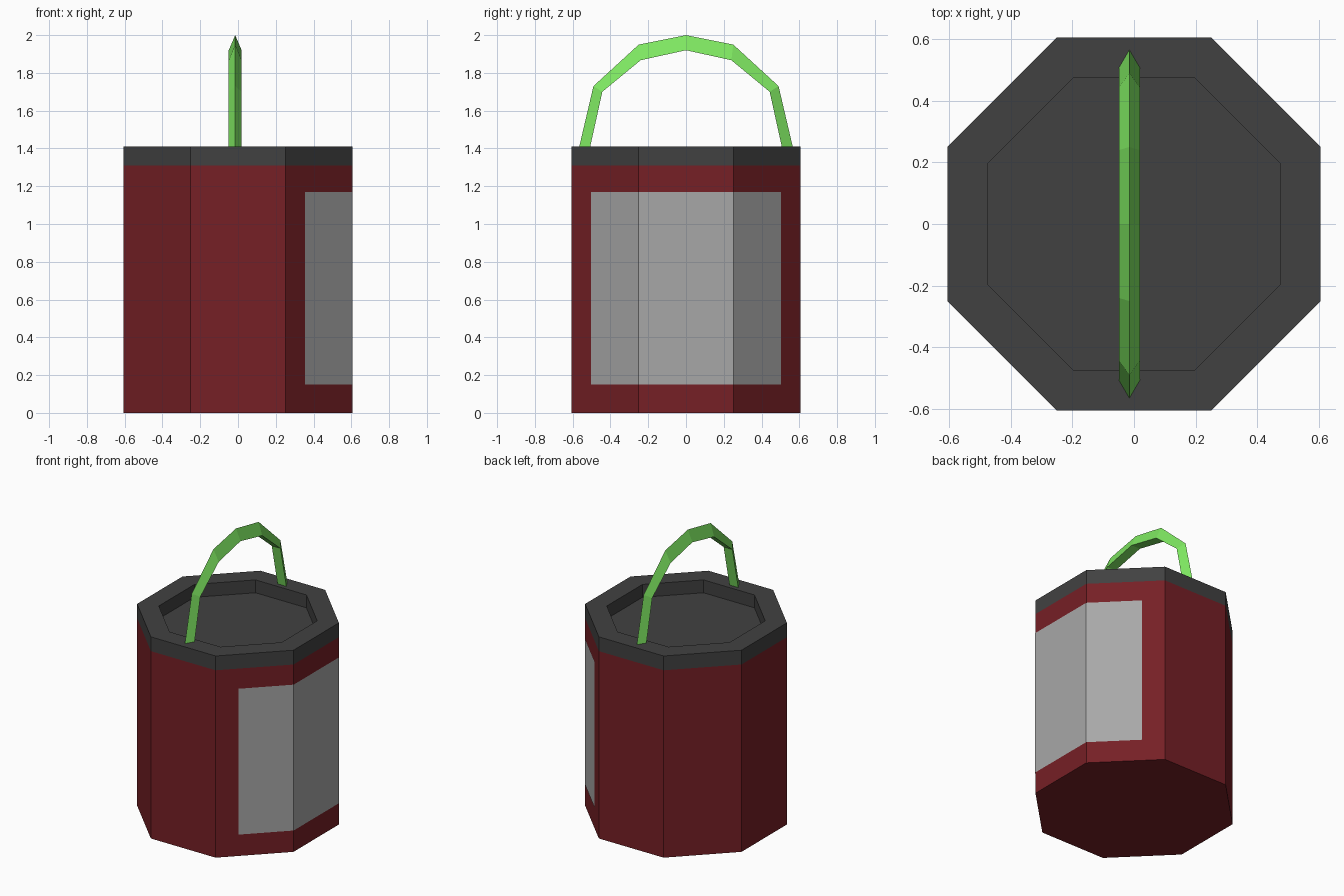
import bpy, bmesh
from math import cos, sin, pi, tan

if "Cube" in bpy.data.objects:
    bpy.data.objects.remove(bpy.data.objects["Cube"])

APOTHEM, LID_Z, TOP_Z = 0.605, 1.31, 1.41


def material(name, rgb):
    m = bpy.data.materials.new(name)
    m.diffuse_color = (*rgb, 1)
    m.use_nodes = True
    m.node_tree.nodes["Principled BSDF"].inputs["Base Color"].default_value = m.diffuse_color
    return m


def loft(name, rings, mat, closed=True, cap_start=False, cap_end=False):
    """Skin a list of equally sized point rings with flat faces."""
    bm = bmesh.new()
    rows = [[bm.verts.new(p) for p in ring] for ring in rings]
    n = len(rows[0])
    for a, b in zip(rows, rows[1:]):
        for i in range(n if closed else n - 1):
            j = (i + 1) % n
            bm.faces.new((a[i], a[j], b[j], b[i]))
    if cap_start:
        bm.faces.new(rows[0][::-1])
    if cap_end:
        bm.faces.new(rows[-1])
    mesh = bpy.data.meshes.new(name)
    bm.to_mesh(mesh)
    bm.free()
    mesh.materials.append(mat)
    obj = bpy.data.objects.new(name, mesh)
    bpy.context.collection.objects.link(obj)
    return obj


def octagon(apothem, z):
    r = apothem / cos(pi / 8)
    return [(r * cos(pi / 8 + i * pi / 4), r * sin(pi / 8 + i * pi / 4), z) for i in range(8)]


red = material("red", (0.18, 0.014, 0.019))
dark = material("dark_grey", (0.053, 0.053, 0.053))
grey = material("label_grey", (0.39, 0.39, 0.39))
green = material("green", (0.21, 0.8, 0.12))

# Octagonal body, open under the lid
loft("body", [octagon(APOTHEM, 0), octagon(APOTHEM, LID_Z)], red, cap_start=True)

# Lid with a raised rim and a recessed floor
loft("lid", [octagon(APOTHEM, LID_Z), octagon(APOTHEM, TOP_Z),
             octagon(0.475, TOP_Z), octagon(0.475, 1.32)], dark, cap_end=True)

# Label wrapped around the right-hand side
a = APOTHEM + 0.002
h = a * tan(pi / 8)
outline = [(a + h - 0.503, -0.503), (a, -h), (a, h), (a + h - 0.503, 0.503)]
loft("label", [[(x, y, z) for x, y in outline] for z in (0.15, 1.17)], grey, closed=False)

# Arched handle: triangular section with its ridge on the outside
half = [((0.565, TOP_Z), (0.507, TOP_Z)), ((0.49, 1.73), (0.443, 1.70)),
        ((0.25, 1.95), (0.24, 1.867))]
path = half + [((0, 2.0), (0, 1.92))]
path += [((-o[0], o[1]), (-i[0], i[1])) for o, i in reversed(half)]
cx, w = -0.015, 0.034
loft("handle", [[(cx, *o), (cx - w, *i), (cx + w, *i)] for o, i in path],
     green, cap_start=True, cap_end=True)

# Make the handle's faces point outward
mesh = bpy.data.objects["handle"].data
bm = bmesh.new()
bm.from_mesh(mesh)
bmesh.ops.recalc_face_normals(bm, faces=bm.faces)
bm.to_mesh(mesh)
bm.free()
